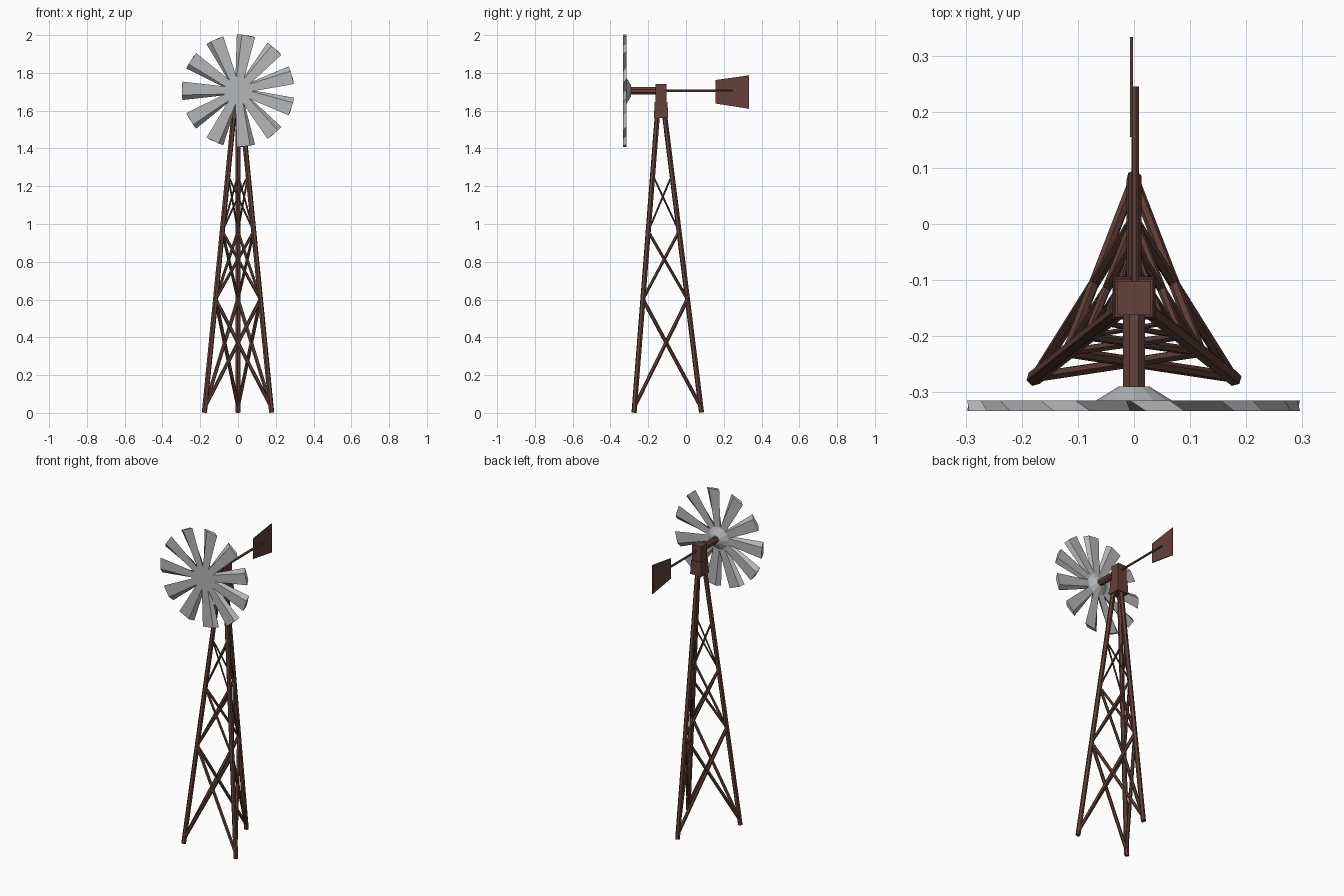
import bpy, bmesh, math
from mathutils import Vector

cube = bpy.data.objects.get("Cube")
if cube:
    bpy.data.objects.remove(cube, do_unlink=True)


def material(name, rgb):
    m = bpy.data.materials.new(name)
    m.use_nodes = True
    m.diffuse_color = (*rgb, 1)
    bsdf = next(n for n in m.node_tree.nodes if n.type == 'BSDF_PRINCIPLED')
    bsdf.inputs["Base Color"].default_value = (*rgb, 1)
    return m


brown = material("rust brown", (0.125, 0.052, 0.04))
grey = material("galvanised grey", (0.46, 0.47, 0.48))


def finish(bm, name, mat):
    bmesh.ops.recalc_face_normals(bm, faces=bm.faces)
    mesh = bpy.data.meshes.new(name)
    bm.to_mesh(mesh)
    bm.free()
    mesh.materials.append(mat)
    obj = bpy.data.objects.new(name, mesh)
    bpy.context.scene.collection.objects.link(obj)
    return obj


def loft(name, rings, mat):
    """Skin a list of equal-length point rings and cap both ends."""
    bm = bmesh.new()
    vs = [[bm.verts.new(p) for p in ring] for ring in rings]
    n = len(vs[0])
    for a, b in zip(vs, vs[1:]):
        for i in range(n):
            j = (i + 1) % n
            bm.faces.new((a[i], a[j], b[j], b[i]))
    bm.faces.new(vs[0])
    bm.faces.new(vs[-1])
    return finish(bm, name, mat)


def rod(name, a, b, r1, mat, sides=6, r2=None):
    """Straight bar or cone between two points."""
    a, b = Vector(a), Vector(b)
    axis = (b - a).normalized()
    u = axis.orthogonal().normalized()
    v = axis.cross(u)
    rings = []
    for centre, r in ((a, r1), (b, r1 if r2 is None else r2)):
        angles = [math.tau * (i + 0.5) / sides for i in range(sides)]
        rings.append([centre + r * (u * math.cos(t) + v * math.sin(t)) for t in angles])
    return loft(name, rings, mat)


# Tower: three leaning legs
LEG_TOP = 1.6
legs = {
    "front_left": (Vector((0.178, -0.275, 0.002)), Vector((0.02, -0.15, LEG_TOP))),
    "front_right": (Vector((-0.178, -0.275, 0.002)), Vector((-0.02, -0.15, LEG_TOP))),
    "back": (Vector((0, 0.082, 0.002)), Vector((0, -0.116, LEG_TOP))),
}
for side, (foot, top) in legs.items():
    rod(side + "_leg", foot, top, 0.014, brown)

# Cross bracing between each pair of legs, thinner towards the top
names = list(legs)
panels = [(0.03, 0.6, 0.01), (0.6, 0.96, 0.008), (0.96, 1.26, 0.005)]


def on_leg(name, z):
    foot, top = legs[name]
    return foot.lerp(top, z / LEG_TOP)


for i, one in enumerate(names):
    two = names[(i + 1) % 3]
    for k, (low, high, r) in enumerate(panels):
        rod(f"brace_{one}_{k}_rising", on_leg(one, low), on_leg(two, high), r, brown)
        rod(f"brace_{one}_{k}_falling", on_leg(one, high), on_leg(two, low), r, brown)

# Gearbox with a flared skirt
BOX_Y = -0.132
AXLE_Z = 1.705


def square(half, z):
    return [(sx * half, BOX_Y + sy * half, z)
            for sx, sy in ((-1, -1), (1, -1), (1, 1), (-1, 1))]


loft("gearbox", [square(0.038, 1.56), square(0.034, 1.645),
                 square(0.03, 1.645), square(0.03, 1.74)], brown)

# Axle and hub cone
rod("axle", (0, -0.3, AXLE_Z), (0, BOX_Y, AXLE_Z), 0.021, brown, 8)
rod("hub", (0, -0.316, AXLE_Z), (0, -0.29, AXLE_Z), 0.07, grey, 12, 0.028)

# Wheel: eleven-bladed star, its back turned against its front
BLADES = 11
STEP = math.tau / BLADES


def star(y, turn):
    points = []
    half = math.radians(6.8)
    for k in range(BLADES):
        mid = math.pi + k * STEP + turn
        for t, r in ((mid - STEP / 2, 0.072), (mid - half, 0.298), (mid + half, 0.298)):
            points.append((r * math.cos(t), y, AXLE_Z + r * math.sin(t)))
    return points


turn = math.radians(2.6)
loft("wheel", [star(-0.333, -turn), star(-0.315, turn)], grey)

# Tail boom and vane
rod("tail_boom", (0.002, BOX_Y, AXLE_Z), (0.002, 0.245, AXLE_Z), 0.007, brown)
outline = [(0.155, 1.638), (0.333, 1.61), (0.333, 1.787), (0.155, 1.762)]
loft("tail_vane", [[(x, y, z) for y, z in outline] for x in (-0.007, -0.002)], brown)
